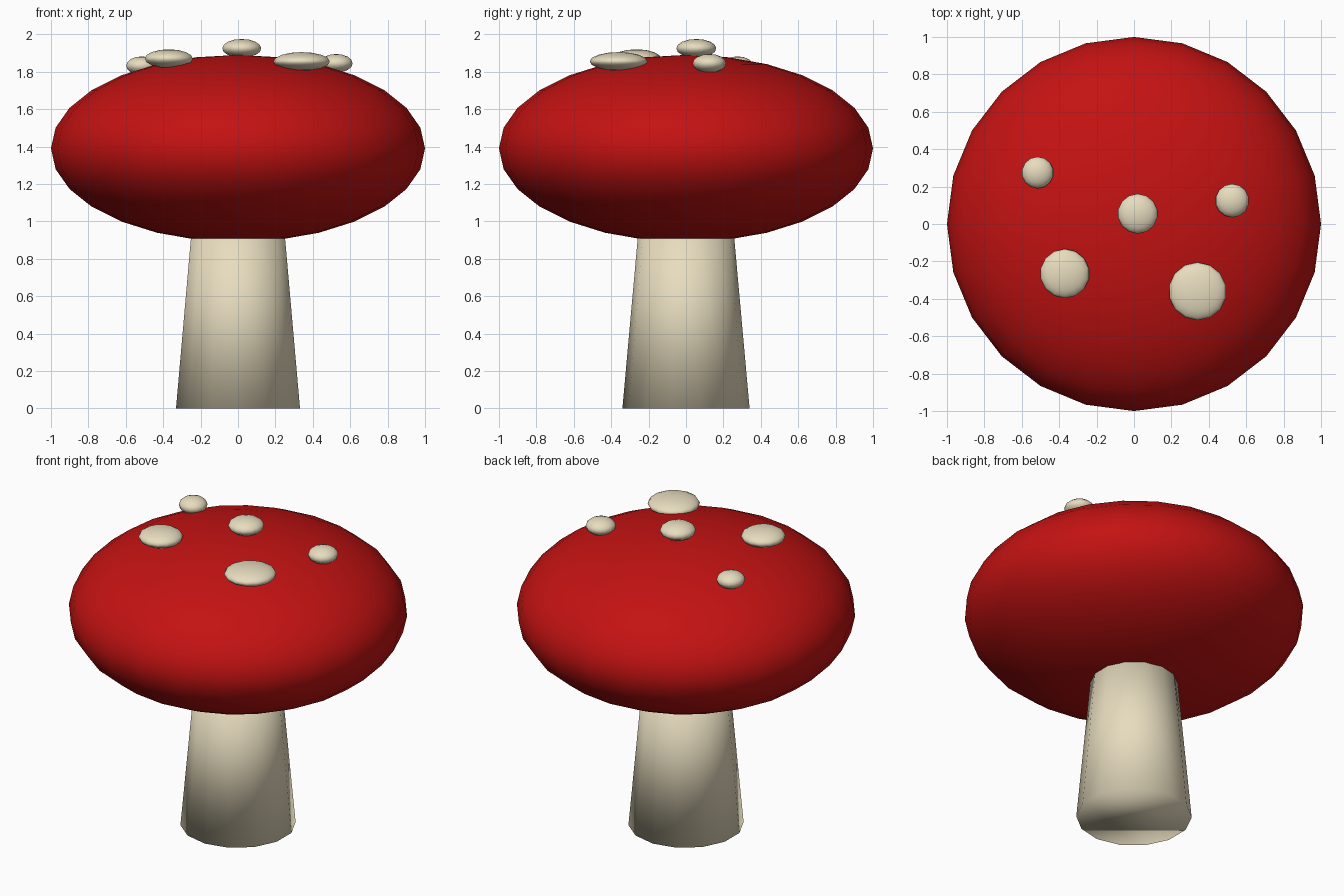
import bpy

if "Cube" in bpy.data.objects:
    bpy.data.objects.remove(bpy.data.objects["Cube"])


def material(name, rgb):
    m = bpy.data.materials.new(name)
    m.diffuse_color = (*rgb, 1.0)
    m.use_nodes = True
    m.node_tree.nodes["Principled BSDF"].inputs["Base Color"].default_value = m.diffuse_color
    return m


red = material("cap red", (0.55, 0.006, 0.006))
cream = material("cream", (0.80, 0.72, 0.52))


def finish(name, mat):
    ob = bpy.context.object
    ob.name = name
    ob.data.materials.append(mat)
    bpy.ops.object.shade_smooth()
    return ob


def ellipsoid(name, mat, centre, radius, half_height, segments, rings):
    bpy.ops.mesh.primitive_uv_sphere_add(segments=segments, ring_count=rings,
                                         radius=1, location=centre)
    ob = finish(name, mat)
    ob.scale = (radius, radius, half_height)


# Tapered stem, reaching up into the cap
bpy.ops.mesh.primitive_cone_add(vertices=14, radius1=0.34, radius2=0.25,
                                depth=1.0, location=(0, 0, 0.5))
finish("stem", cream)

# Flattened round cap
ellipsoid("cap", red, (0, 0, 1.39), 1.0, 0.5, 24, 14)

# Raised spots on top of the cap: x, y, z, radius
spots = [
    (0.02, 0.055, 1.925, 0.107),
    (0.34, -0.36, 1.855, 0.155),
    (-0.37, -0.265, 1.87, 0.132),
    (0.525, 0.125, 1.845, 0.09),
    (-0.515, 0.275, 1.832, 0.085),
]
for i, (x, y, z, r) in enumerate(spots, 1):
    ellipsoid(f"spot_{i}", cream, (x, y, z), r, 0.05, 14, 8)
